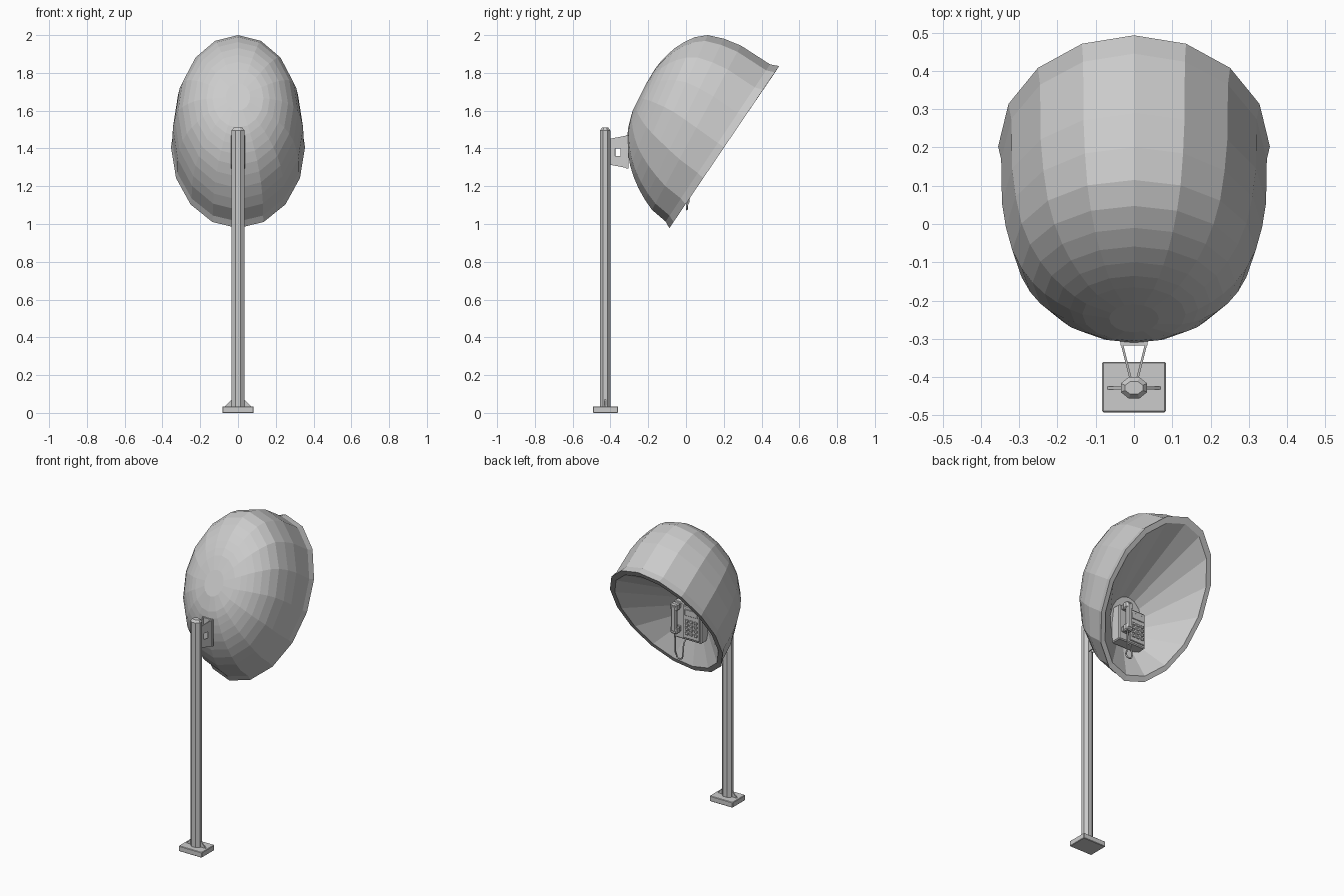
import bpy, bmesh
from math import sin, cos, pi
from mathutils import Vector

if "Cube" in bpy.data.objects:
    bpy.data.objects.remove(bpy.data.objects["Cube"])


def mesh_object(name, verts, faces, thickness=0, offset=0):
    me = bpy.data.meshes.new(name)
    me.from_pydata(verts, [], faces)
    ob = bpy.data.objects.new(name, me)
    bpy.context.collection.objects.link(ob)
    if thickness:
        m = ob.modifiers.new("thickness", 'SOLIDIFY')
        m.thickness, m.offset = thickness, offset
    return ob


def box(name, x, y, z, bevel=0):
    bm = bmesh.new()
    bmesh.ops.create_cube(bm, size=1)
    for v in bm.verts:
        v.co = Vector([a + (b - a) * (c + .5) for c, (a, b) in zip(v.co, (x, y, z))])
    if bevel:
        bmesh.ops.bevel(bm, geom=bm.edges[:], offset=bevel, segments=1, affect='EDGES')
    me = bpy.data.meshes.new(name)
    bm.to_mesh(me)
    bm.free()
    ob = bpy.data.objects.new(name, me)
    bpy.context.collection.objects.link(ob)
    return ob


def loft(name, rings, cap_start=True, cap_end=True, **kw):
    n = len(rings[0])
    verts = [p for r in rings for p in r]
    faces = [(i * n + k, i * n + n + k, i * n + n + (k + 1) % n, i * n + (k + 1) % n)
             for i in range(len(rings) - 1) for k in range(n)]
    if cap_start:
        faces.append(tuple(range(n)))
    if cap_end:
        faces.append(tuple(range(len(verts) - 1, len(verts) - n - 1, -1)))
    return mesh_object(name, verts, faces, **kw)


# Hood: tilted elliptical rings given by (top y, top z, bottom y, bottom z, half width)
sections = [(.493, 1.836, -.088, .978, .355), (.445, 1.845, -.108, 1.013, .347),
            (.29, 1.945, -.18, 1.075, .345), (.115, 2.0, -.252, 1.19, .318),
            (-.01, 1.963, -.296, 1.31, .265), (-.1, 1.895, -.31, 1.42, .2),
            (-.165, 1.82, -.306, 1.51, .135), (-.21, 1.745, -.283, 1.60, .065)]
# Straight-sided inner lining that ends behind the telephone
lining = [(-.05, 1.53, -.1, 1.22, .12), (.47, 1.80, -.07, 1.01, .325)]
# Midpoint rings on a smooth curve through the sections behind the lip
smooth = lining + sections[:1]
body = sections[1:]
for i, b in enumerate(body):
    smooth.append(b)
    if 1 <= i < len(body) - 2:
        a, c, d = body[i - 1], body[i + 1], body[i + 2]
        smooth.append([(9 * (q + r) - p - s) / 16 for p, q, r, s in zip(a, b, c, d)])
SEG = 16
rings = []
for ty, tz, by, bz, w in smooth:
    T, B = Vector((0, ty, tz)), Vector((0, by, bz))
    rings.append([(T + B) / 2 + (T - B) / 2 * cos(2 * pi * k / SEG)
                  + Vector((w * sin(2 * pi * k / SEG), 0, 0)) for k in range(SEG)])
loft("hood", rings)

# Post: octagonal tube with chamfered top
PY = -.428
oct_ring = lambda rx, ry, z: [(rx * cos(pi / 8 + k * pi / 4), PY + ry * sin(pi / 8 + k * pi / 4), z)
                              for k in range(8)]
loft("post", [oct_ring(.037, .03, .03), oct_ring(.037, .03, 1.495), oct_ring(.025, .018, 1.51)])

# Base plate and gussets
box("base_plate", (-.083, .083), (-.492, -.36), (0, .035), .003)
for s, side in ((-1, "left"), (1, "right")):
    mesh_object("gusset_" + side, [(s * .03, PY, .034), (s * .07, PY, .034), (s * .03, PY, .075)],
                [(0, 1, 2)], .008)

# Bracket: two splayed plates with square windows and a mounting plate
outline = [(-.408, 1.315), (-.305, 1.295), (-.305, 1.47), (-.408, 1.45)]
window = [(-.375, 1.36), (-.345, 1.36), (-.345, 1.40), (-.375, 1.40)]
for s, side in ((-1, "left"), (1, "right")):
    pts = [(s * (.008 + (y + .408) * .25), y, z) for y, z in outline + window]
    mesh_object("bracket_" + side, pts,
                [(k, (k + 1) % 4, 4 + (k + 1) % 4, 4 + k) for k in range(4)], .006)
box("bracket_plate", (-.035, .035), (-.318, -.304), (1.295, 1.47))

# Telephone body with raised panels; F is its front face
F = -.015
box("phone_body", (-.1, .1), (-.09, F), (1.2, 1.435), .006)
box("keypad_panel", (-.09, .025), (F - .002, F + .008), (1.215, 1.425), .003)
box("phone_screen", (-.08, .012), (F + .007, F + .013), (1.365, 1.405), .002)
for i in range(3):
    for j in range(4):
        x, z = -.066 + i * .032, 1.25 + j * .027
        box("key", (x - .011, x + .011), (F + .007, F + .015), (z - .009, z + .009), .002)

# Handset: grip with two end pieces resting on cradles
box("handset_grip", (.045, .083), (F + .03, F + .058), (1.26, 1.43), .007)
for z, part in ((1.25, "mouthpiece"), (1.40, "earpiece")):
    box("handset_" + part, (.04, .088), (F + .015, F + .055), (z - .005, z + .04), .007)
    box("cradle_" + part, (.045, .083), (F - .005, F + .018), (z, z + .033), .003)

# Cord hanging in a loop
cu = bpy.data.curves.new("cord", 'CURVE')
cu.dimensions = '3D'
cu.bevel_depth, cu.bevel_resolution = .005, 1
path = [(.066, F + .035, 1.25), (.066, F + .03, 1.12)]
path += [(.043 + .023 * cos(a * pi / 6), F + .02, 1.1 - .023 * sin(a * pi / 6)) for a in range(7)]
path += [(.02, F + .01, 1.18), (.02, F - .02, 1.205)]
sp = cu.splines.new('POLY')
sp.points.add(len(path) - 1)
for p, c in zip(sp.points, path):
    p.co = (*c, 1)
bpy.context.collection.objects.link(bpy.data.objects.new("cord", cu))
